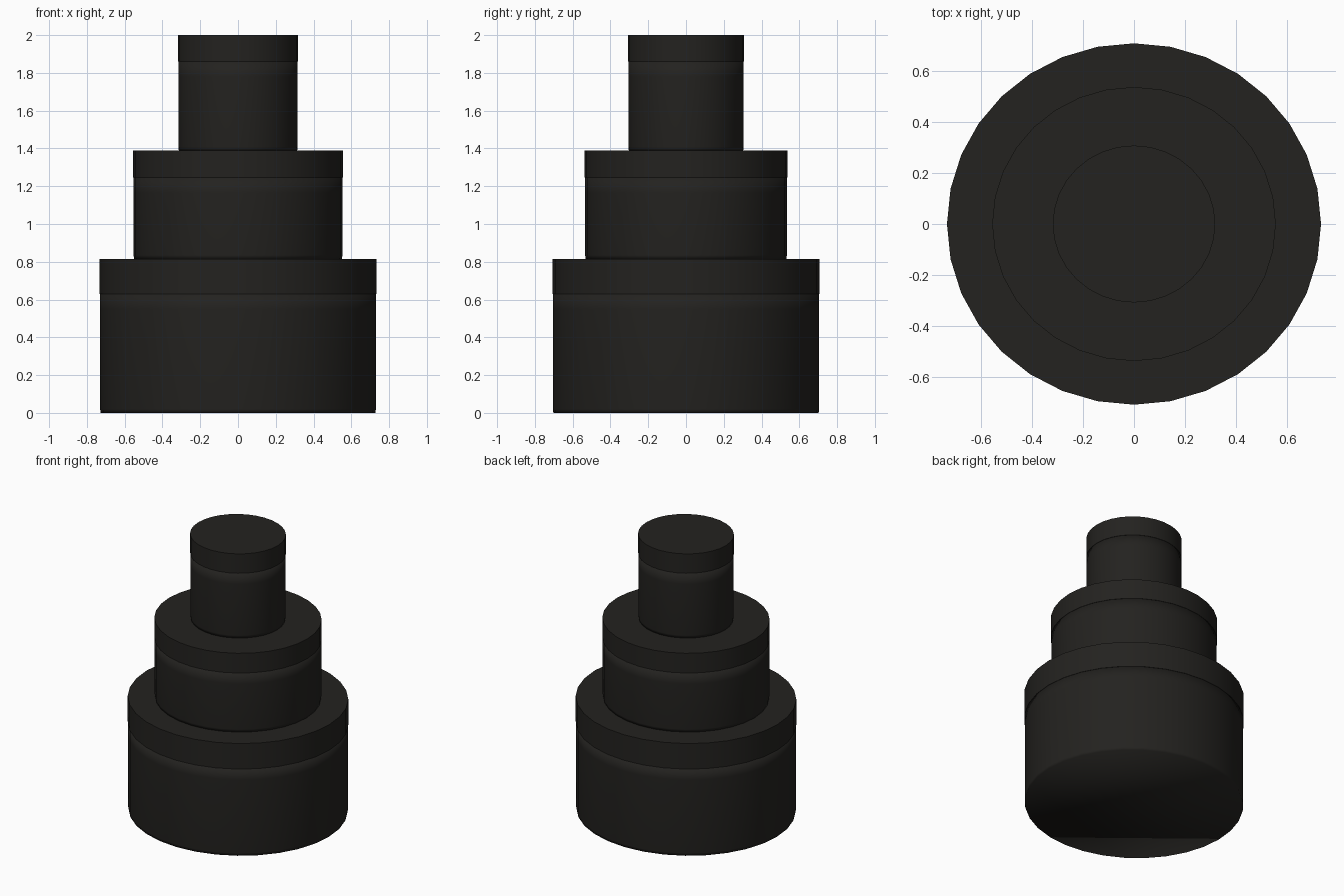
import bpy, bmesh, math

if "Cube" in bpy.data.objects:
    bpy.data.objects.remove(bpy.data.objects["Cube"])

SIDES = 32
SQUASH = 0.966  # depth relative to width

dark = bpy.data.materials.new("dark_coating")
dark.diffuse_color = (0.017, 0.016, 0.014, 1)
dark.use_nodes = True
dark.node_tree.nodes["Principled BSDF"].inputs["Base Color"].default_value = dark.diffuse_color


def lathe(name, profile):
    """Closed, slightly oval solid from (radius, height) rings, bottom to top."""
    bm = bmesh.new()
    rings = []
    for r, z in profile:
        ring = []
        for i in range(SIDES):
            a = 2 * math.pi * i / SIDES
            ring.append(bm.verts.new((r * math.cos(a), r * SQUASH * math.sin(a), z)))
        rings.append(ring)
    for low, high in zip(rings, rings[1:]):
        for i in range(SIDES):
            j = (i + 1) % SIDES
            bm.faces.new((low[i], low[j], high[j], high[i]))
    bm.faces.new(rings[0][::-1])
    bm.faces.new(rings[-1])
    for f in bm.faces:
        f.smooth = True
    mesh = bpy.data.meshes.new(name)
    bm.to_mesh(mesh)
    bm.free()
    mesh.materials.append(dark)
    obj = bpy.data.objects.new(name, mesh)
    bpy.context.collection.objects.link(obj)
    return obj


# Tiers: name, radius, base height, rim line, top
tiers = [
    ("bottom", 0.732, 0.0, 0.63, 0.815),
    ("middle", 0.555, 0.815, 1.245, 1.388),
    ("top", 0.318, 1.388, 1.86, 2.0),
]
for name, r, base, rim, top in tiers:
    # Body, with softly shaded upper and lower edges
    body = r - 0.002
    lathe(name + "_tier_body", [(body - 0.003, base), (body, base + 0.02),
                                (body, rim - 0.08), (body, rim)])
    # Crisp band capping the tier
    band = lathe(name + "_tier_band", [(r, rim), (r, top)])
    bpy.ops.object.select_all(action='DESELECT')
    band.select_set(True)
    bpy.context.view_layer.objects.active = band
    bpy.ops.object.shade_smooth_by_angle(angle=math.radians(30))
